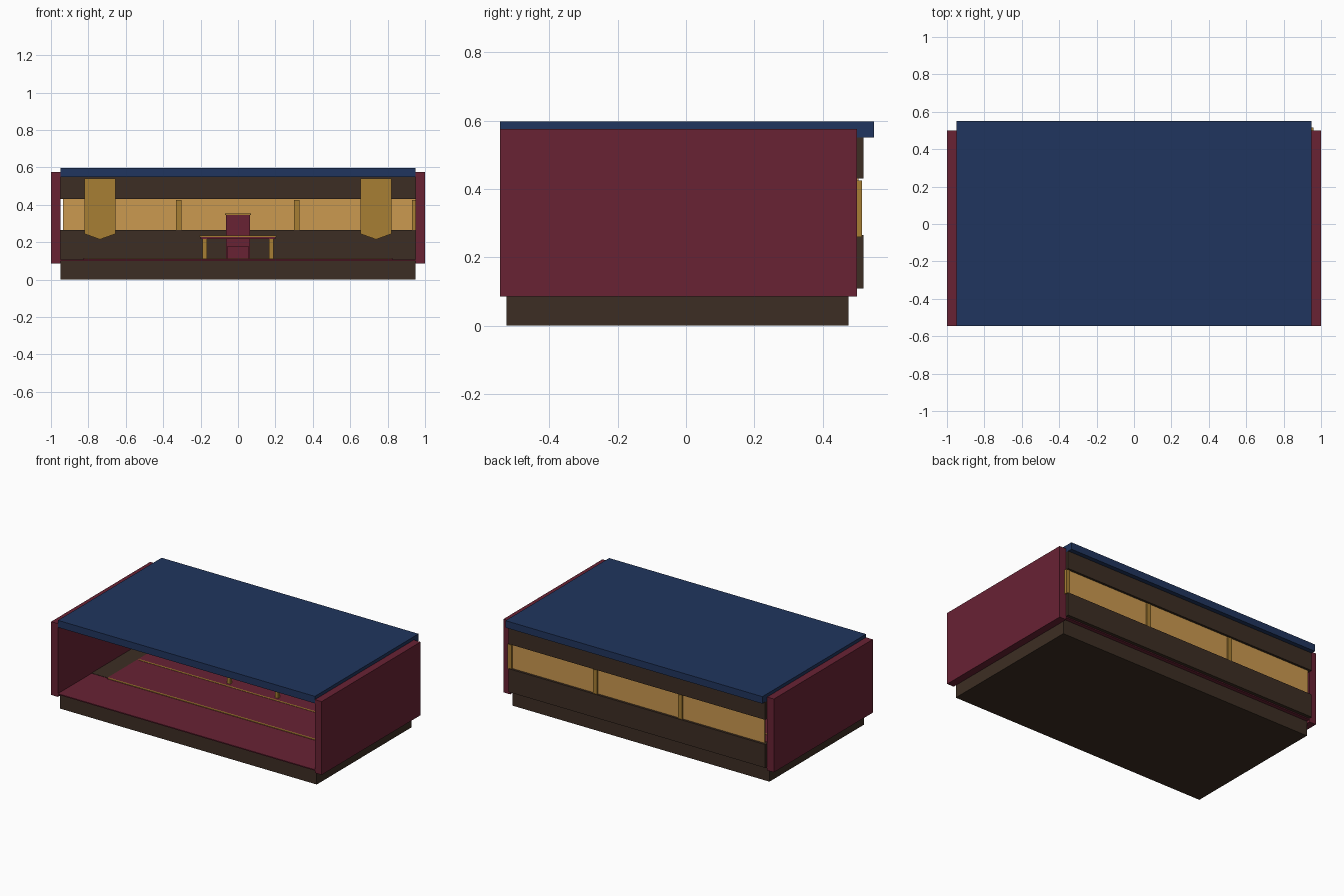
import bpy
import bmesh

if "Cube" in bpy.data.objects:
    bpy.data.objects.remove(bpy.data.objects["Cube"])


def material(name, rgb):
    m = bpy.data.materials.new(name)
    m.diffuse_color = (*rgb, 1)
    m.use_nodes = True
    m.node_tree.nodes["Principled BSDF"].inputs["Base Color"].default_value = m.diffuse_color
    return m


MAROON = material("maroon", (0.14, 0.016, 0.034))
BLUE = material("navy", (0.0144, 0.036, 0.112))
GOLD = material("gold", (0.39, 0.21, 0.034))
AMBER = material("amber_glass", (0.60, 0.32, 0.08))
BROWN = material("dark_wood", (0.046, 0.027, 0.017))


def finish(name, bm, mat):
    bmesh.ops.recalc_face_normals(bm, faces=bm.faces)
    me = bpy.data.meshes.new(name)
    bm.to_mesh(me)
    bm.free()
    me.materials.append(mat)
    ob = bpy.data.objects.new(name, me)
    bpy.context.collection.objects.link(ob)
    return ob


def box(name, x, y, z, mat):
    """Box from (min, max) ranges on each axis."""
    bm = bmesh.new()
    bmesh.ops.create_cube(bm, size=1)
    for v in bm.verts:
        v.co = [r[0] if c < 0 else r[1] for c, r in zip(v.co, (x, y, z))]
    return finish(name, bm, mat)


def banner(name, cx, mat):
    """Hanging cloth with a pointed lower end."""
    bm = bmesh.new()
    pts = [(-0.083, 0.54), (0.083, 0.54), (0.083, 0.245), (0, 0.215), (-0.083, 0.245)]
    face = bm.faces.new([bm.verts.new((cx + px, 0.46, pz)) for px, pz in pts])
    ext = bmesh.ops.extrude_face_region(bm, geom=[face])["geom"]
    bmesh.ops.translate(bm, vec=(0, 0.01, 0),
                        verts=[g for g in ext if isinstance(g, bmesh.types.BMVert)])
    return finish(name, bm, mat)


# Shell: plinth, floor, roof, side walls
box("plinth", (-0.95, 0.95), (-0.525, 0.475), (0, 0.1), BROWN)
box("floor", (-0.95, 0.95), (-0.545, 0.5), (0.1, 0.107), MAROON)
box("roof", (-0.95, 0.95), (-0.545, 0.55), (0.55, 0.597), BLUE)
for side, s in (("left", -1), ("right", 1)):
    box(side + "_wall", tuple(sorted((s * 0.95, s))), (-0.545, 0.5), (0.085, 0.575), MAROON)
    banner(side + "_banner", s * 0.738, GOLD)

# Back wall with a long window and mullions
box("back_wall_lower", (-0.95, 0.95), (0.48, 0.52), (0.109, 0.265), BROWN)
box("back_wall_upper", (-0.95, 0.95), (0.48, 0.52), (0.43, 0.55), BROWN)
box("window_glass", (-0.935, 0.95), (0.495, 0.505), (0.265, 0.43), AMBER)
for i in range(3):
    cx = -0.317 + i * 0.631
    box(f"mullion_{i}", (cx - 0.015, cx + 0.015), (0.485, 0.515), (0.26, 0.425), GOLD)

# Wood floor at the rear, rug and its gold stripes
box("rear_floor", (-0.95, 0.95), (-0.19, 0.48), (0.107, 0.109), BROWN)
box("rug", (-0.83, 0.83), (-0.2, 0.45), (0.107, 0.112), MAROON)
for i, y in enumerate((-0.198, 0.125)):
    box(f"rug_stripe_{i}", (-0.82, 0.82), (y - 0.006, y + 0.006), (0.11, 0.114), GOLD)

# Table
box("table_apron", (-0.2, 0.2), (0.15, 0.3), (0.217, 0.228), MAROON)
box("table_top", (-0.205, 0.205), (0.145, 0.305), (0.228, 0.237), GOLD)
for s in (-1, 1):
    for j, y in enumerate((0.165, 0.285)):
        cx = s * 0.178
        box(f"table_leg_{s}_{j}", (cx - 0.011, cx + 0.011), (y - 0.011, y + 0.011), (0.11, 0.22), GOLD)

# High-backed chair behind the table
box("chair_seat", (-0.057, 0.057), (0.32, 0.42), (0.11, 0.18), MAROON)
box("chair_back", (-0.063, 0.063), (0.41, 0.44), (0.11, 0.345), MAROON)
box("chair_cap", (-0.07, 0.07), (0.405, 0.445), (0.345, 0.354), GOLD)
